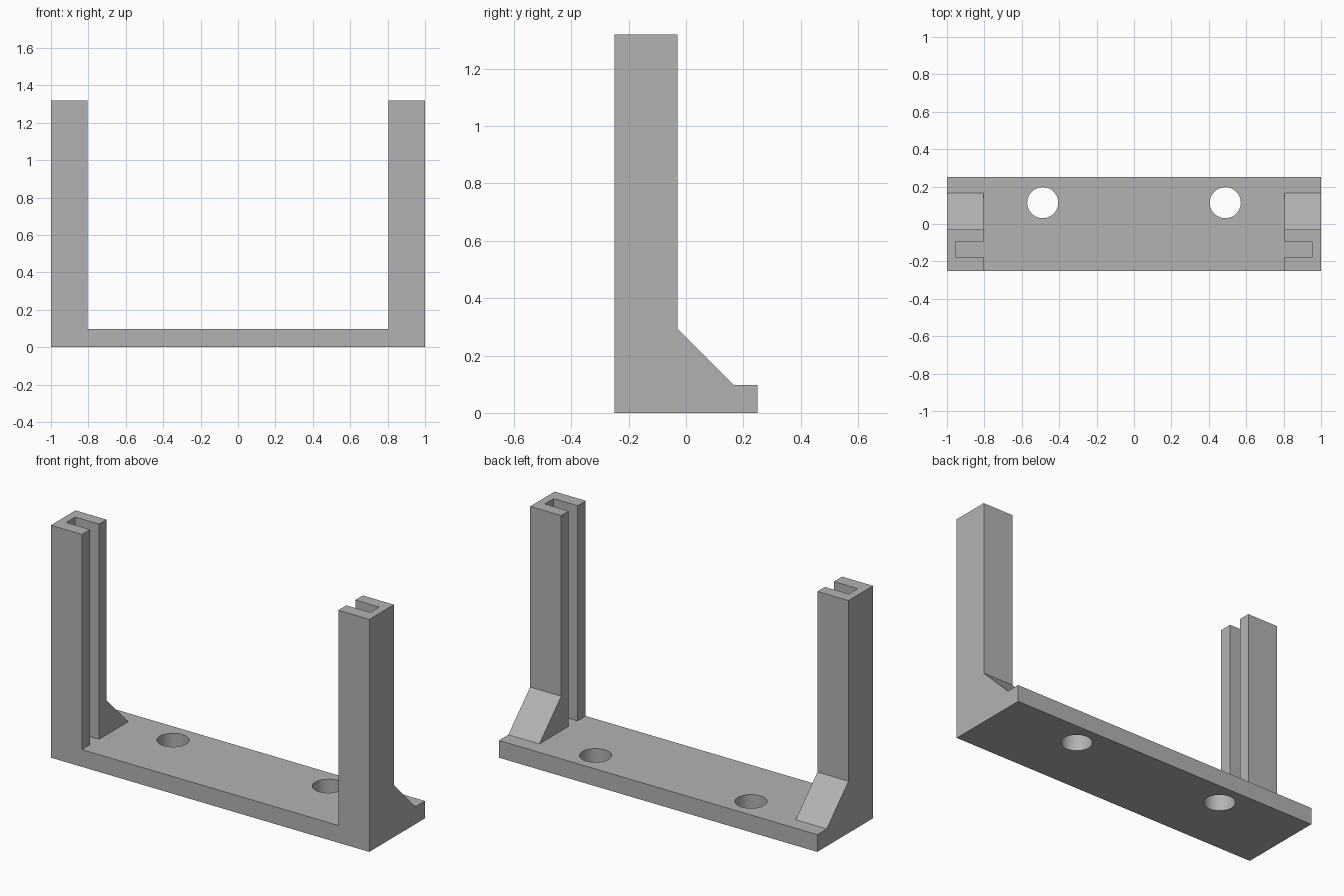
import bpy, bmesh, math

if "Cube" in bpy.data.objects:
    bpy.data.objects.remove(bpy.data.objects["Cube"])

grey = bpy.data.materials.new("grey plastic")
grey.diffuse_color = (0.45, 0.45, 0.45, 1)
grey.use_nodes = True
grey.node_tree.nodes["Principled BSDF"].inputs["Base Color"].default_value = grey.diffuse_color


def prism(name, points, offset):
    """Closed solid: a flat outline pushed along an offset vector."""
    bm = bmesh.new()
    face = bm.faces.new([bm.verts.new(p) for p in points])
    new = bmesh.ops.extrude_face_region(bm, geom=[face])["geom"]
    bmesh.ops.translate(bm, vec=offset,
                        verts=[v for v in new if isinstance(v, bmesh.types.BMVert)])
    bmesh.ops.recalc_face_normals(bm, faces=bm.faces)
    mesh = bpy.data.meshes.new(name)
    bm.to_mesh(mesh)
    bm.free()
    obj = bpy.data.objects.new(name, mesh)
    bpy.context.collection.objects.link(obj)
    return obj


# Body: side outline of post, sloped gusset and base, across the full width
side = [(-0.25, 0), (0.25, 0), (0.25, 0.098), (0.166, 0.098),
        (-0.03, 0.294), (-0.03, 1.32), (-0.25, 1.32)]
body = prism("slotted_bracket", [(-1, y, z) for y, z in side], (2, 0, 0))
body.data.materials.append(grey)

# Opening between the posts, with the facing grooves, as one plan outline
half = [(0.805, -0.4), (0.805, -0.177), (0.955, -0.177),
        (0.955, -0.097), (0.805, -0.097), (0.805, 0.4)]
plan = half + [(-x, y) for x, y in reversed(half)]
cutters = [prism("opening_cutter", [(x, y, 0.098) for x, y in plan], (0, 0, 1.5))]

# Two round mounting holes
for sx in (-1, 1):
    ring = [(sx * 0.488 + 0.083 * math.cos(a), 0.114 + 0.083 * math.sin(a), -0.1)
            for a in (2 * math.pi * i / 48 for i in range(48))]
    cutters.append(prism("hole_cutter", ring, (0, 0, 0.4)))

for cutter in cutters:
    cutter.hide_render = True
    cutter.hide_set(True)
    mod = body.modifiers.new("cut", 'BOOLEAN')
    mod.operation = 'DIFFERENCE'
    mod.solver = 'EXACT'
    mod.object = cutter

# Apply the cuts, then smooth only the hole walls
bpy.context.view_layer.objects.active = body
body.select_set(True)
for mod in list(body.modifiers):
    bpy.ops.object.modifier_apply(modifier=mod.name)
for cutter in cutters:
    bpy.data.objects.remove(cutter)
bpy.ops.object.shade_smooth_by_angle(angle=math.radians(30))
